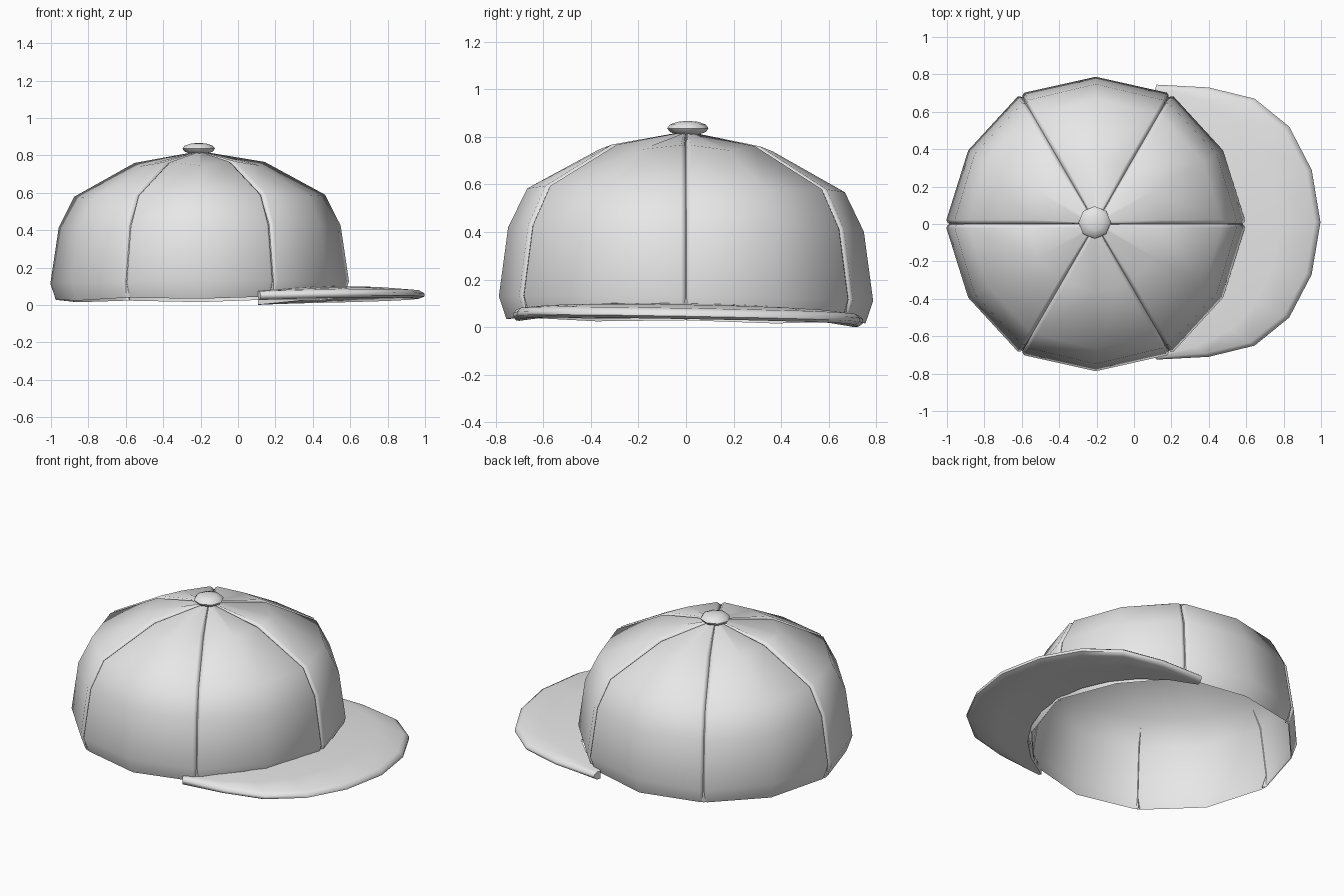
import bpy
import bmesh
from math import sin, cos, radians
from mathutils import Vector

cube = bpy.data.objects.get("Cube")
if cube:
    bpy.data.objects.remove(cube)

grey = bpy.data.materials.new("grey cloth")
grey.use_nodes = True
COLOUR = (0.8, 0.8, 0.8, 1)
grey.diffuse_color = COLOUR
grey.node_tree.nodes["Principled BSDF"].inputs["Base Color"].default_value = COLOUR

CENTRE = Vector((-0.205, 0, 0))
# Crown levels: seam radius, seam height, mid-panel radius, mid-panel height
LEVELS = [(.775, .035, .755, .025), (.805, .12, .787, .12),
          (.76, .42, .748, .41), (.677, .585, .668, .575), (.352, .765, .365, .743),
          (.04, .82, .04, .81)]


def finish(name, bm, angle):
    bmesh.ops.recalc_face_normals(bm, faces=bm.faces)
    mesh = bpy.data.meshes.new(name)
    bm.to_mesh(mesh)
    bm.free()
    obj = bpy.data.objects.new(name, mesh)
    bpy.context.collection.objects.link(obj)
    mesh.materials.append(grey)
    bpy.ops.object.select_all(action='DESELECT')
    obj.select_set(True)
    bpy.context.view_layer.objects.active = obj
    bpy.ops.object.shade_smooth_by_angle(angle=radians(angle))


def grid(bm, rows):
    rows = [[bm.verts.new(p) for p in row] for row in rows]
    for a, b in zip(rows, rows[1:]):
        for i in range(len(a) - 1):
            bm.faces.new((a[i], a[i + 1], b[i + 1], b[i]))
    return rows


def polar(r, deg, z):
    return Vector((r * cos(radians(deg)), r * sin(radians(deg)), z))


def place(p):
    """Move a crown point to the crown centre with its slight tilt."""
    return p + CENTRE + Vector((0, 0, -.012 * p.y + .008 * p.x))


def panel_row(level, mid_angle):
    """One height of a panel: sunken seam, rounded lip, flat middle, mirrored."""
    rs, zs, rm, zm = level
    middle = polar(rm, mid_angle, zm)
    halves = []
    for side in (-1, 1):
        seam = polar(rs, mid_angle + side * 30, zs)
        span = (middle - seam).length
        half = []
        for shift, sink in ((0, .024), (.008, .01), (.022, 0)):
            p = seam.lerp(middle, min(shift / span, shift * 16))
            inward = Vector((0, 0, .2)) - p
            if zs < .2:
                inward.z = 0
            half.append(p + inward.normalized() * sink)
        halves.append(half)
    return [place(p) for p in halves[0] + [middle] + halves[1][::-1]]


# Six crown panels
for n in range(6):
    bm = bmesh.new()
    grid(bm, [panel_row(lv, 30 + 60 * n) for lv in LEVELS])
    finish("crown_panel_%d" % (n + 1), bm, 50)

# Thin inner lining meeting the panels at the hem
bm = bmesh.new()
rows = []
for i, (rs, zs, rm, zm) in enumerate(LEVELS):
    gap = .004 if i == 0 else .02
    drop = .018 if i > 2 else 0
    ring = []
    for k in range(13):
        r, z = (rm, zm) if k % 2 else (rs, zs)
        ring.append(place(polar(max(r - gap, .001), 30 * k, z - drop)))
    rows.append(ring)
grid(bm, rows)
bmesh.ops.remove_doubles(bm, verts=bm.verts, dist=.001)
finish("lining", bm, 50)

# Brim: a rounded cross-section swept around the front of the crown
half_rim = [(.12, .735), (.4, .72), (.645, .66), (.83, .51), (.95, .28), (.997, 0)]
outer = half_rim + [(x, -y) for x, y in half_rim[-2::-1]]
HALF = .024
rows = []
for k, (x, y) in enumerate(outer):
    inner = polar(.765, 66 - 13.2 * k, 0) + CENTRE
    rim = Vector((x, y + .01, 0))
    width = (rim - inner).length
    edge = 1 - min(.03, .4 * width) / width
    arch = 1 - (abs(k - 5) / 5) ** 2
    top = [(0, 1), (.5, 1), (edge, .95), (1, .35)]
    row = []
    for t, side in top + [(a, -b) for a, b in top[::-1]]:
        p = inner.lerp(rim, t)
        p.z = .038 + arch * (.016 + .022 * (1 - t * t)) - .018 * p.y + side * HALF
        row.append(p)
    rows.append(row + row[:1])
bm = bmesh.new()
grid(bm, rows)
bmesh.ops.remove_doubles(bm, verts=bm.verts, dist=.0005)
bmesh.ops.holes_fill(bm, edges=[e for e in bm.edges if e.is_boundary], sides=0)
finish("brim", bm, 65)

# Top button
bm = bmesh.new()
bmesh.ops.create_uvsphere(bm, u_segments=8, v_segments=6, radius=.087)
for v in bm.verts:
    v.co.z *= .36
    v.co += CENTRE + Vector((-.005, .008, .836))
finish("top_button", bm, 60)
